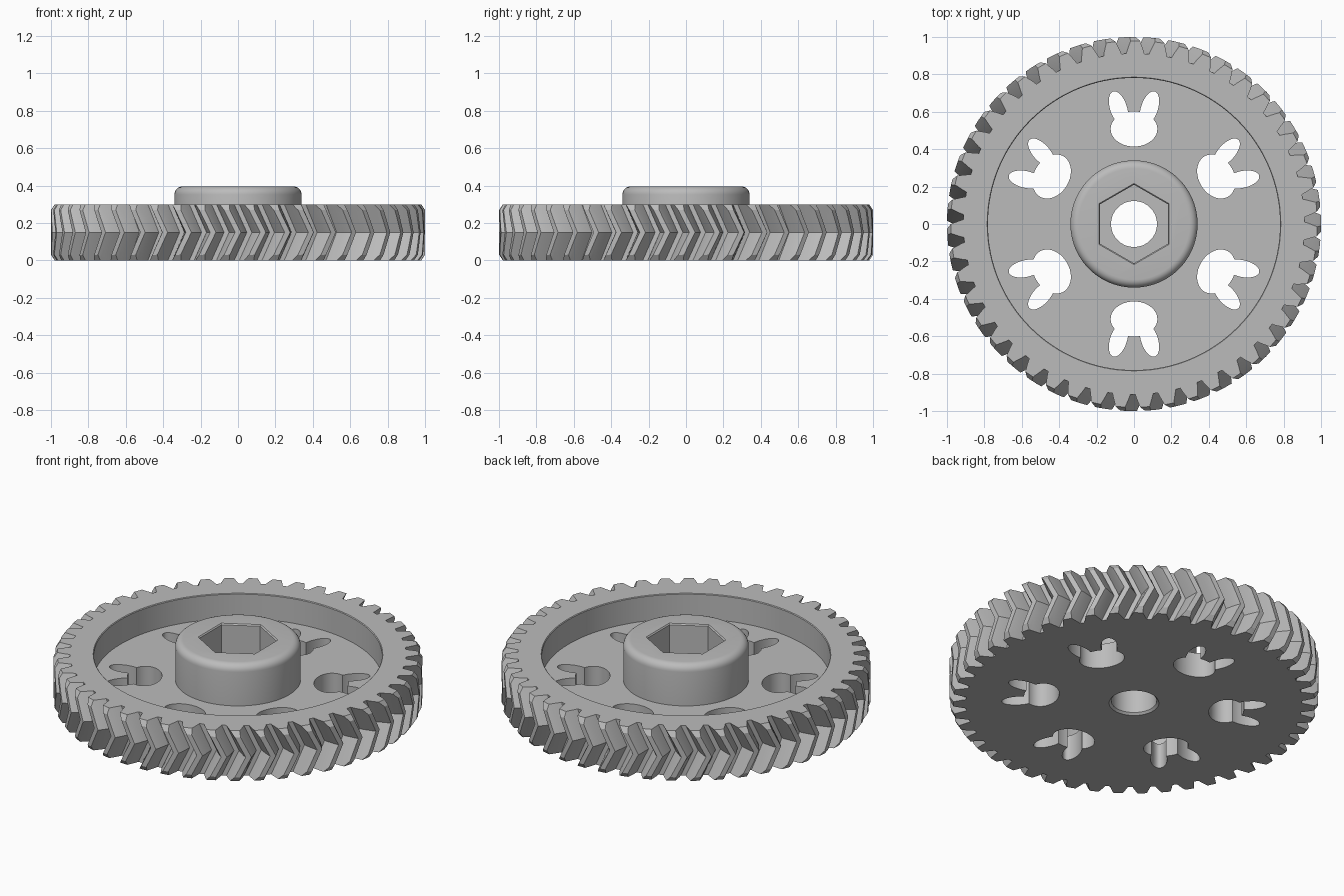
import bpy, bmesh
from math import sin, cos, pi, radians
from mathutils import Matrix

cube = bpy.data.objects.get("Cube")
if cube:
    bpy.data.objects.remove(cube)

TEETH = 47
STEP = 2 * pi / TEETH
TWIST = radians(200 / TEETH)
HEIGHT, WEB = 0.30, 0.15
GREY = (0.5, 0.5, 0.5, 1)

grey = bpy.data.materials.new("plain grey")
grey.use_nodes = True
grey.diffuse_color = GREY
grey.node_tree.nodes["Principled BSDF"].inputs["Base Color"].default_value = GREY


def loft(name, rings):
    """Solid skinned through equal-length rings of points, capped at both ends."""
    bm = bmesh.new()
    loops = [[bm.verts.new(p) for p in ring] for ring in rings]
    n = len(loops[0])
    for a, b in zip(loops, loops[1:]):
        for i in range(n):
            j = (i + 1) % n
            bm.faces.new((a[i], a[j], b[j], b[i]))
    bm.faces.new(loops[0][::-1])
    bm.faces.new(loops[-1])
    bmesh.ops.recalc_face_normals(bm, faces=bm.faces)
    mesh = bpy.data.meshes.new(name)
    bm.to_mesh(mesh)
    bm.free()
    obj = bpy.data.objects.new(name, mesh)
    bpy.context.collection.objects.link(obj)
    mesh.materials.append(grey)
    return obj


def turned(name, profile, sides=96, phase=0.0):
    """Round or polygonal solid from (radius, z) pairs."""
    angles = [phase + 2 * pi * i / sides for i in range(sides)]
    return loft(name, [[(r * cos(a), r * sin(a), z) for a in angles] for r, z in profile])


def combine(target, tool, operation):
    mod = target.modifiers.new(tool.name, 'BOOLEAN')
    mod.operation, mod.object, mod.solver = operation, tool, 'EXACT'
    bpy.context.view_layer.objects.active = target
    bpy.ops.object.modifier_apply(modifier=mod.name)
    bpy.data.objects.remove(tool)


def tooth_ring(z, turn):
    """Toothed outline: blunt tips, sloping flanks and flat valleys."""
    half = [(0.912, 0.39), (0.93, 0.345), (0.957, 0.26), (0.982, 0.185), (1.0, 0.115)]
    tooth = [(r, -w) for r, w in half] + [(r, w) for r, w in reversed(half)]
    return [(r * cos(turn + (k + w) * STEP), r * sin(turn + (k + w) * STEP), z)
            for k in range(TEETH) for r, w in tooth]


def ellipse_prism(name, x, y, rx, ry, tilt, spin):
    """Upright elliptical cutter, tilted in place and then spun about the axis."""
    place = (Matrix.Rotation(spin, 4, 'Z') @ Matrix.Translation((x, y, 0))
             @ Matrix.Rotation(tilt, 4, 'Z'))
    obj = turned(name, [(1, -0.1), (1, 0.25)], 40)
    obj.data.transform(place @ Matrix.Diagonal((rx, ry, 1, 1)))
    return obj


# Double-helical toothed wheel, its middle turned ahead of both faces
gear = loft("herringbone_gear", [
    tooth_ring(HEIGHT * t / 4, STEP / 4 - TWIST * abs(t - 2) / 2) for t in range(5)])

# Chamfer on the tooth tips at both faces
combine(gear, turned("tip_chamfer", [(0.977, -0.004), (1.003, 0.035),
                                     (1.003, HEIGHT - 0.035), (0.977, HEIGHT + 0.004)], 188),
        'INTERSECT')

# Dished web inside the rim, with a fine chamfer on its lip
combine(gear, turned("recess", [(0.781, WEB), (0.781, HEIGHT - 0.004),
                                (0.785, HEIGHT), (0.785, 0.5)], 128), 'DIFFERENCE')

# Hub with a rounded shoulder
top, fillet = 0.395, 0.043
shoulder = [(0.34 - fillet + fillet * cos(t * pi / 12), top - fillet + fillet * sin(t * pi / 12))
            for t in range(7)]
combine(gear, turned("hub", [(0.34, 0.06)] + shoulder), 'UNION')

# Axle bore with a chamfered bottom, and the hexagonal socket
combine(gear, turned("bore", [(0.135, -0.1), (0.135, 0), (0.123, 0.012), (0.123, 0.5)], 64), 'DIFFERENCE')
combine(gear, turned("hex_socket", [(0.21, 0.19), (0.21, top - 0.007), (0.217, top), (0.217, 0.5)],
                     6, pi / 2), 'DIFFERENCE')

# Six eared openings through the web
for k in range(6):
    spin = k * pi / 3
    combine(gear, ellipse_prism("opening_head", 0, 0.508, 0.125, 0.094, 0, spin), 'DIFFERENCE')
    for side in (-1, 1):
        combine(gear, ellipse_prism("opening_ear", side * 0.083, 0.62, 0.045, 0.093,
                                    -side * radians(18), spin), 'DIFFERENCE')

bpy.ops.object.select_all(action='DESELECT')
gear.select_set(True)
bpy.context.view_layer.objects.active = gear
bpy.ops.object.shade_smooth_by_angle(angle=radians(20))
